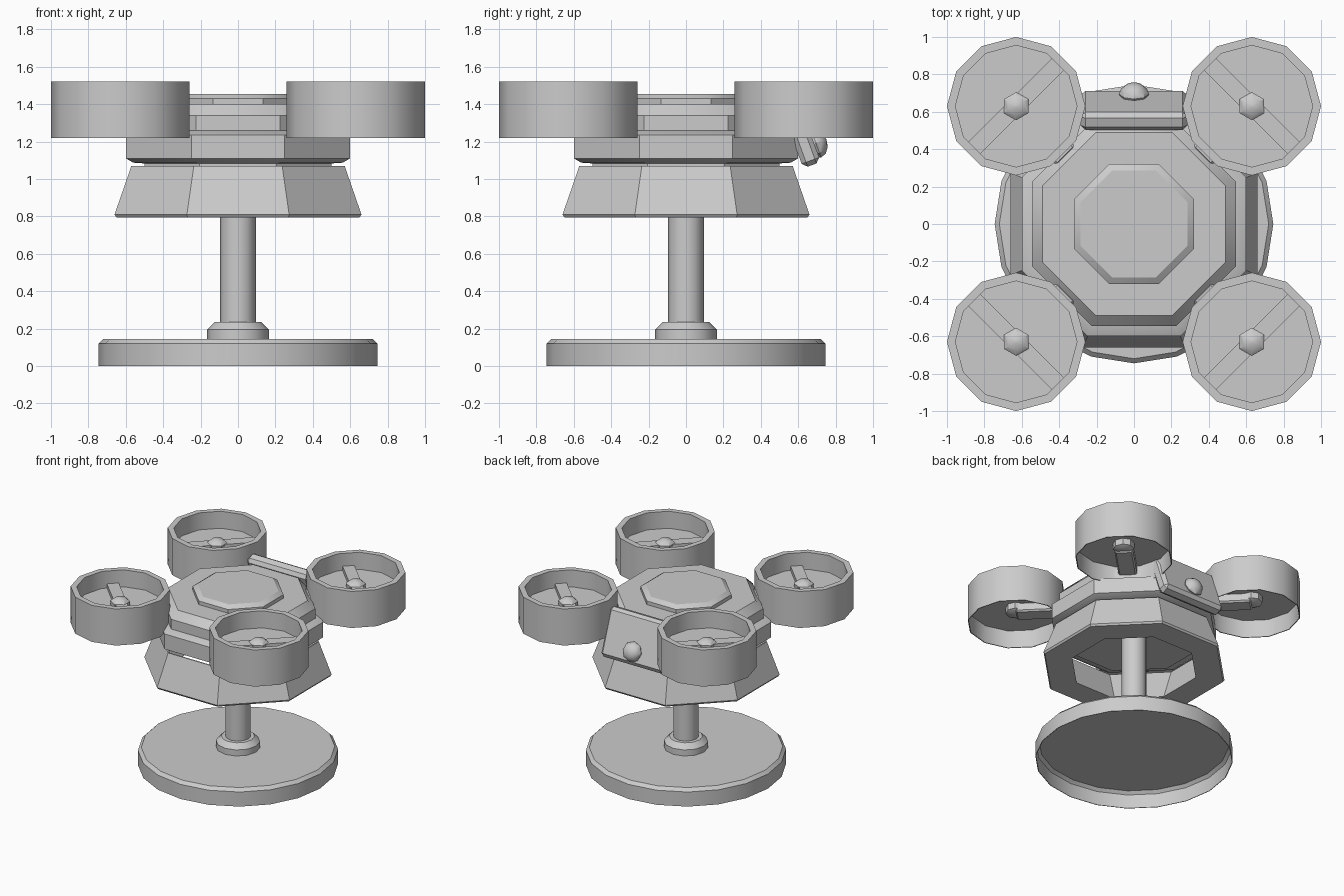
import bpy, bmesh, math
from mathutils import Matrix, Vector

if "Cube" in bpy.data.objects:
    bpy.data.objects.remove(bpy.data.objects["Cube"])

grey = bpy.data.materials.new("plain_grey")
grey.diffuse_color = (0.6, 0.6, 0.6, 1)
grey.use_nodes = True
grey.node_tree.nodes["Principled BSDF"].inputs["Base Color"].default_value = grey.diffuse_color


def finish(name, bm, smooth=35):
    bmesh.ops.recalc_face_normals(bm, faces=bm.faces)
    me = bpy.data.meshes.new(name)
    bm.to_mesh(me)
    bm.free()
    ob = bpy.data.objects.new(name, me)
    bpy.context.collection.objects.link(ob)
    me.materials.append(grey)
    bpy.ops.object.select_all(action='DESELECT')
    ob.select_set(True)
    bpy.context.view_layer.objects.active = ob
    bpy.ops.object.shade_smooth_by_angle(angle=math.radians(smooth))
    return ob


def lathe(name, profile, sides, phase=0.0, closed=False, at=(0, 0, 0)):
    """Spin (radius, z) points; a closed profile makes a ring, an open one is capped."""
    bm = bmesh.new()
    rings = []
    for r, z in profile:
        rings.append([bm.verts.new((at[0] + r * math.cos(phase + math.tau * i / sides),
                                    at[1] + r * math.sin(phase + math.tau * i / sides),
                                    at[2] + z)) for i in range(sides)])
    pairs = list(zip(rings, rings[1:]))
    if closed:
        pairs.append((rings[-1], rings[0]))
    else:
        bm.faces.new(rings[0])
        bm.faces.new(rings[-1])
    for a, b in pairs:
        for i in range(sides):
            j = (i + 1) % sides
            bm.faces.new((a[i], a[j], b[j], b[i]))
    return finish(name, bm)


def octagon(name, profile, closed=False):
    """Flat-fronted octagon; profile radii are measured to the flats."""
    c = math.cos(math.pi / 8)
    return lathe(name, [(a / c, z) for a, z in profile], 8, math.pi / 8, closed)


def box(name, size, matrix, bevel=0.0):
    bm = bmesh.new()
    bmesh.ops.create_cube(bm, size=1, matrix=Matrix.Diagonal((*size, 1)))
    if bevel:
        bmesh.ops.bevel(bm, geom=bm.edges[:], offset=bevel, segments=1, affect='EDGES')
    bm.transform(matrix)
    return finish(name, bm, 20)


# Display stand, a thin shell open underneath
lathe("stand_base", [(.717, .138), (.74, .115), (.74, 0), (.745, 0), (.745, .12), (.72, .145)], 20)
lathe("stand_collar", [(.165, .14), (.165, .195), (.125, .235)], 12)
lathe("stand_pole", [(.095, .14), (.095, 1.12)], 12)

# Hollow flared skirt and stepped body
octagon("skirt", [(.45, .795), (.65, .795), (.66, .81), (.57, 1.07), (.56, 1.07)], True)
octagon("lower_body", [(.50, 1.067), (.50, 1.083), (.56, 1.087), (.60, 1.11),
                       (.60, 1.235), (.545, 1.26)])
octagon("upper_body", [(.545, 1.23), (.545, 1.34), (.49, 1.40)])
octagon("top_plate", [(.32, 1.39), (.32, 1.43), (.285, 1.455)])

# Tilted rear panel with a flattened lens
tilt = Matrix.Rotation(math.radians(20), 4, 'X')
box("rear_panel", (.57, .10, .385), Matrix.Translation((0, .608, 1.255)) @ tilt, .025)
bm = bmesh.new()
bmesh.ops.create_uvsphere(bm, u_segments=8, v_segments=6, radius=.08)
bm.transform(Matrix.Translation((0, .695, 1.19)) @ tilt @ Matrix.Rotation(math.pi / 2, 4, 'X')
             @ Matrix.Diagonal((1, 1, .75, 1)))
finish("rear_lens", bm)

# Four ducted fans
for sx in (-1, 1):
    for sy in (-1, 1):
        x, y = .63 * sx, .63 * sy
        spot = (x, y, 0)
        out = math.atan2(sy, sx)
        # Thin lower lip, thicker upper wall, with a floor between them
        lathe("fan_duct", [(.36, 1.365), (.363, 1.22), (.37, 1.22), (.37, 1.52),
                           (.325, 1.52), (.325, 1.38)], 12, 0, False, spot)
        lathe("fan_hub", [(.07, 1.37), (.075, 1.415), (.05, 1.435), (.005, 1.445)],
              6, math.pi / 6, False, spot)
        lathe("fan_motor", [(.05, 1.30), (.08, 1.315), (.08, 1.37)], 8, 0, False, spot)
        # Crossbar inside the duct
        box("fan_blade", (.09, .65, .05),
            Matrix.Translation((x, y, 1.39)) @ Matrix.Rotation(out, 4, 'Z'))
        # Arm from the body to the motor
        mid = Vector((math.cos(out), math.sin(out), 0)) * .70
        box("fan_arm", (.38, .14, .08),
            Matrix.Translation(mid + Vector((0, 0, 1.33))) @ Matrix.Rotation(out, 4, 'Z'), .012)
